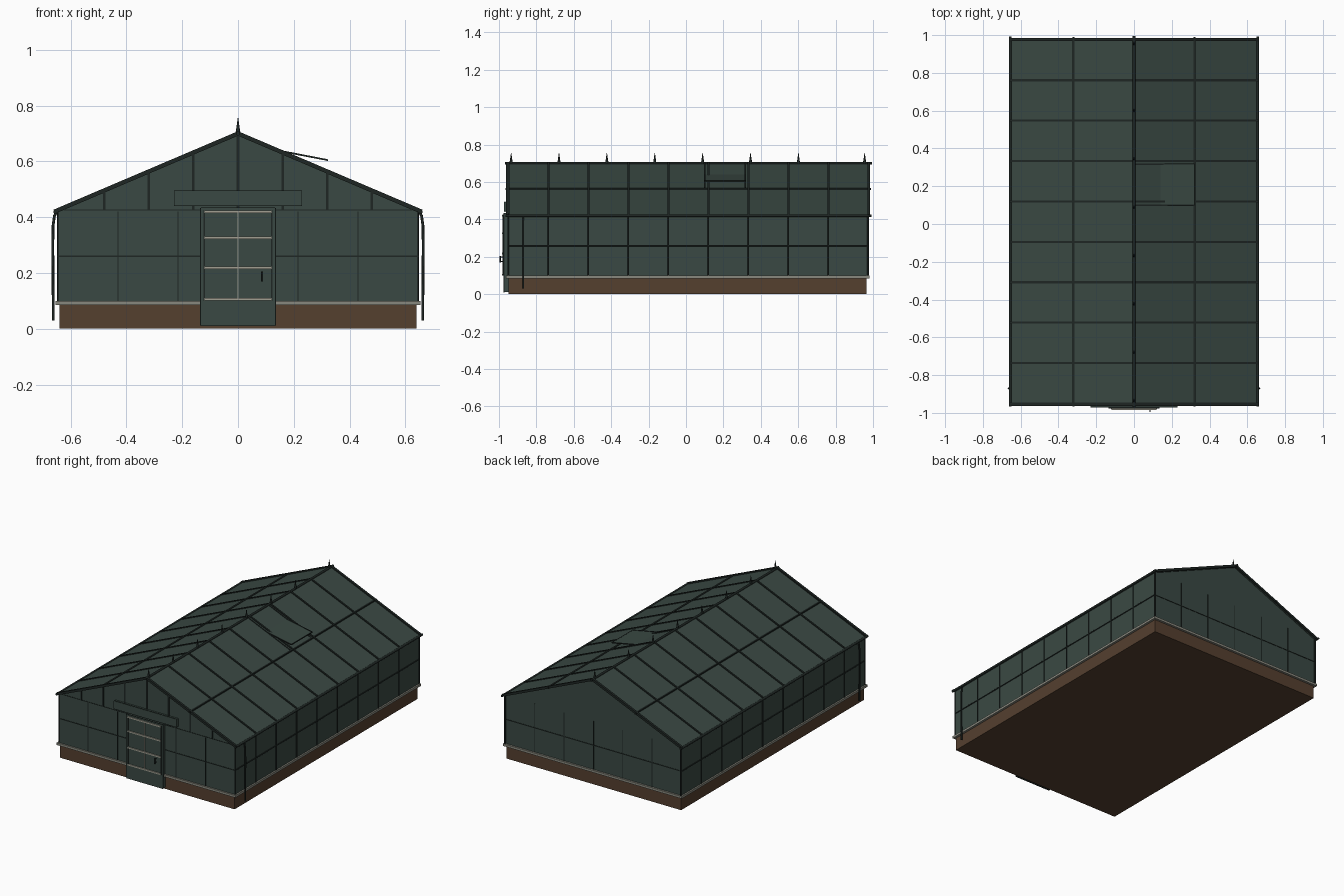
import bpy, bmesh, math
from mathutils import Vector, Matrix

old = bpy.data.objects.get("Cube")
if old:
    bpy.data.objects.remove(old)


def material(name, rgb):
    m = bpy.data.materials.new(name)
    m.use_nodes = True
    m.diffuse_color = (*rgb, 1)
    bsdf = next(n for n in m.node_tree.nodes if n.type == 'BSDF_PRINCIPLED')
    bsdf.inputs["Base Color"].default_value = (*rgb, 1)
    bsdf.inputs["Roughness"].default_value = 0.7
    return m


GLASS = material("dark green glass", (0.042, 0.066, 0.056))
FRAME = material("black green frame", (0.013, 0.019, 0.017))
BRICK = material("brown brick", (0.09, 0.05, 0.028))
STONE = material("grey stone", (0.25, 0.25, 0.21))
RAIL = material("pale rail", (0.36, 0.35, 0.29))

# Main dimensions
HALF, EAVE, RIDGE = 0.645, 0.42, 0.70
FRONT, BACK, SILL = -0.953, 0.968, 0.1
SLOPE = (RIDGE - EAVE) / 0.655


def roof_z(x):
    return RIDGE - abs(x) * SLOPE


def finish(name, bm, mat):
    bmesh.ops.recalc_face_normals(bm, faces=bm.faces)
    mesh = bpy.data.meshes.new(name)
    bm.to_mesh(mesh)
    bm.free()
    mesh.materials.append(mat)
    ob = bpy.data.objects.new(name, mesh)
    bpy.context.collection.objects.link(ob)
    return ob


def add_box(bm, lo, hi):
    lo, hi = Vector(lo), Vector(hi)
    mat = Matrix.Translation((lo + hi) / 2) @ Matrix.Diagonal((*(hi - lo), 1))
    bmesh.ops.create_cube(bm, size=1, matrix=mat)


def box(name, lo, hi, mat):
    bm = bmesh.new()
    add_box(bm, lo, hi)
    return finish(name, bm, mat)


def bars(name, runs, width, mat, sides=4):
    """Straight bars between point pairs; four sides gives square bars."""
    bm = bmesh.new()
    radius = width / 2 / math.cos(math.pi / sides)
    for a, b in runs:
        a, b = Vector(a), Vector(b)
        d = (b - a).normalized()
        side = d.cross((0, 0, 1) if abs(d.z) < 0.99 else (0, 1, 0)).normalized()
        turn = Matrix((side, d.cross(side), d)).transposed().to_4x4()
        spin = Matrix.Rotation(math.pi / sides, 4, 'Z')
        bmesh.ops.create_cone(bm, cap_ends=True, segments=sides, radius1=radius,
                              radius2=radius, depth=(b - a).length,
                              matrix=Matrix.Translation((a + b) / 2) @ turn @ spin)
    return finish(name, bm, mat)


def extrude_profile(name, points, y0, y1, mat):
    bm = bmesh.new()
    face = bm.faces.new([bm.verts.new((x, y0, z)) for x, z in points])
    out = bmesh.ops.extrude_face_region(bm, geom=[face])
    verts = [g for g in out["geom"] if isinstance(g, bmesh.types.BMVert)]
    bmesh.ops.translate(bm, verts=verts, vec=(0, y1 - y0, 0))
    return finish(name, bm, mat)


# Brick plinth, stone sill and glazed body
box("brick_base", (-0.64, -0.95, 0), (0.64, BACK - 0.003, 0.087), BRICK)
box("stone_sill", (-0.655, -0.963, 0.085), (0.655, 0.98, SILL), STONE)
extrude_profile("glass_walls", [(-HALF, 0.09), (HALF, 0.09), (HALF, EAVE),
                                (0, RIDGE - 0.008), (-HALF, EAVE)],
                FRONT, BACK, GLASS)
for s, tag in ((1, "left"), (-1, "right")):
    extrude_profile("roof_glass_" + tag,
                    [(0, RIDGE), (s * 0.655, EAVE), (s * 0.655, EAVE - 0.008),
                     (0, RIDGE - 0.008)], -0.955, 0.975, GLASS)

# Roof rafters, purlins, ridge and gutters
rows = [-0.95 + i * 0.2139 for i in range(10)]
bars("rafters", [((0, y, RIDGE), (s * 0.655, y, EAVE)) for y in rows for s in (1, -1)],
     0.011, FRAME)
bars("verge_bars", [((0, y, RIDGE), (s * 0.658, y, EAVE))
                    for y in (-0.955, 0.977) for s in (1, -1)], 0.015, FRAME)
bars("purlins", [((s * 0.32, -0.965, roof_z(0.32)), (s * 0.32, 0.99, roof_z(0.32)))
                 for s in (1, -1)], 0.011, FRAME)
bars("ridge_bar", [((0, -0.968, RIDGE), (0, 0.995, RIDGE))], 0.014, FRAME, 8)
bars("gutters", [((s * 0.655, -0.965, EAVE), (s * 0.655, 0.993, EAVE))
                 for s in (1, -1)], 0.014, FRAME, 8)

# Wall glazing bars
bars("side_posts", [((s * HALF, y, SILL), (s * HALF, y, EAVE))
                    for y in rows for s in (1, -1)], 0.008, FRAME, 8)
bars("side_rails", [((s * HALF, FRONT, 0.26), (s * HALF, BACK, 0.26))
                    for s in (1, -1)], 0.008, FRAME, 8)
end_x = [i * 0.215 for i in range(-3, 4)]
bars("end_posts", [((x, y, SILL), (x, y, EAVE)) for x in end_x
                   for y in (FRONT, BACK)], 0.005, FRAME)
bars("end_rails", [((-HALF, y, 0.26), (HALF, y, 0.26)) for y in (FRONT, BACK)],
     0.005, FRAME)
bars("front_gable_rail", [((-HALF, FRONT, 0.425), (HALF, FRONT, 0.425))], 0.004, FRAME)
bars("front_gable_bars", [((i * 0.16, FRONT, 0.425), (i * 0.16, FRONT, roof_z(i * 0.16)))
                          for i in range(-3, 4)], 0.009, FRAME)

# Lintel and sliding door
box("lintel", (-0.23, -0.972, 0.442), (0.23, -0.95, 0.494), GLASS)
bars("lintel_edge", [((-0.23, -0.968, z), (0.23, -0.968, z)) for z in (0.442, 0.494)],
     0.004, FRAME)
box("door", (-0.133, -0.977, 0.012), (0.133, -0.95, 0.433), GLASS)
edge = [(-0.133, 0.012), (0.133, 0.012), (0.133, 0.433), (-0.133, 0.433)]
bars("door_edge", [((a[0], -0.974, a[1]), (b[0], -0.974, b[1]))
                   for a, b in zip(edge, edge[1:] + edge[:1])], 0.005, FRAME)
bars("door_stiles", [((x, -0.978, 0.1), (x, -0.978, 0.425)) for x in (-0.121, 0.121)],
     0.004, FRAME)
bars("door_rails", [((-0.12, -0.979, z), (0.12, -0.979, z))
                    for z in (0.105, 0.218, 0.326, 0.42)], 0.009, RAIL)
bars("door_centre_bar", [((0, -0.978, 0.105), (0, -0.978, 0.42))], 0.005, RAIL)
bars("door_handle", [((0.085, -0.993, 0.17), (0.085, -0.993, 0.205)),
                     ((0.085, -0.993, 0.175), (0.085, -0.975, 0.175)),
                     ((0.085, -0.993, 0.2), (0.085, -0.975, 0.2))], 0.006, FRAME, 8)

# Open roof vent on the left slope
extrude_profile("roof_vent", [(0.0, 0.667), (0.32, 0.606), (0.32, 0.602), (0.0, 0.663)],
                0.1, 0.317, GLASS)
bars("vent_frame", [((0.0, y, 0.667), (0.32, y, 0.605)) for y in (0.1, 0.317)]
     + [((0.32, 0.1, 0.604), (0.32, 0.317, 0.604))], 0.006, FRAME)
bars("vent_kerb", [((0, y, RIDGE), (0.31, y, roof_z(0.31))) for y in (0.1, 0.317)],
     0.007, FRAME)

# Ridge finials
bm = bmesh.new()
for y in [-0.935 + i * 0.256 for i in range(7)] + [0.955]:
    for r1, r2, z0, z1 in ((0.009, 0.006, 0.7, 0.72), (0.006, 0.001, 0.72, 0.755)):
        bmesh.ops.create_cone(bm, cap_ends=True, segments=8, radius1=r1, radius2=r2,
                              depth=z1 - z0,
                              matrix=Matrix.Translation((0, y, (z0 + z1) / 2)))
finish("ridge_finials", bm, FRAME)

# Downpipes from the gutters
for s, tag in ((1, "left"), (-1, "right")):
    curve = bpy.data.curves.new("downpipe_" + tag, 'CURVE')
    curve.dimensions = '3D'
    curve.bevel_depth = 0.005
    curve.bevel_resolution = 2
    curve.use_fill_caps = True
    path = [(0.65, 0.418), (0.658, 0.405), (0.663, 0.37), (0.664, 0.3), (0.662, 0.03)]
    line = curve.splines.new('POLY')
    line.points.add(len(path) - 1)
    for p, (x, z) in zip(line.points, path):
        p.co = (s * x, -0.87, z, 1)
    curve.materials.append(FRAME)
    bpy.context.collection.objects.link(bpy.data.objects.new("downpipe_" + tag, curve))

# Smooth the round bars
for ob in bpy.context.scene.objects:
    ob.select_set(ob.name in {"ridge_bar", "gutters", "side_posts", "side_rails",
                              "door_handle", "ridge_finials"})
    if ob.select_get():
        bpy.context.view_layer.objects.active = ob
bpy.ops.object.shade_smooth_by_angle(angle=math.radians(50))
